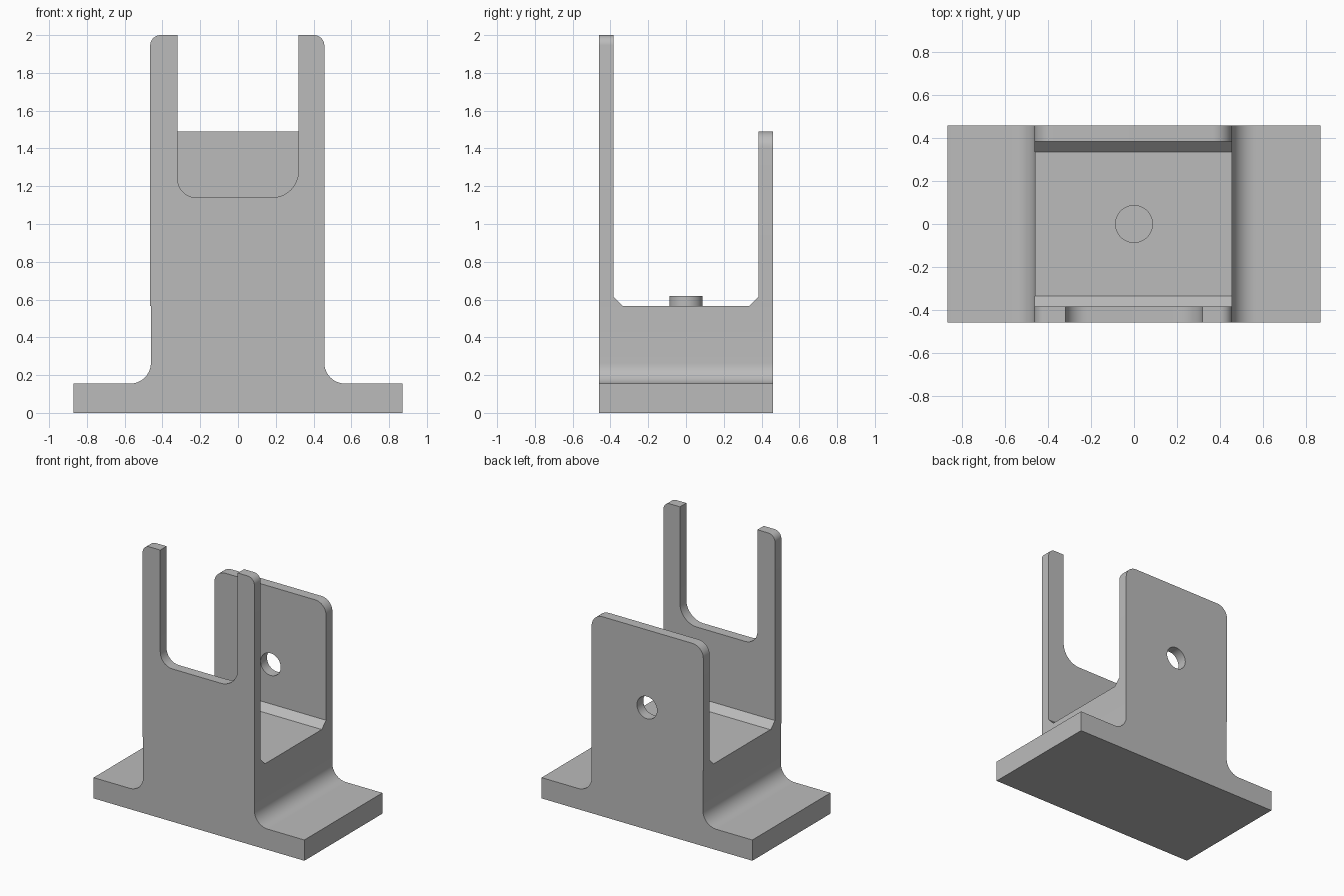
import bpy, bmesh, math
from mathutils import Vector

if "Cube" in bpy.data.objects:
    bpy.data.objects.remove(bpy.data.objects["Cube"])

grey = bpy.data.materials.new("plain grey")
grey.diffuse_color = (0.5, 0.5, 0.5, 1)
grey.use_nodes = True
grey.node_tree.nodes["Principled BSDF"].inputs["Base Color"].default_value = grey.diffuse_color


def rounded(points, steps=10):
    """Outline from (u, v, radius) corners, with each corner filleted."""
    out = []
    for i, (u, v, r) in enumerate(points):
        p = Vector((u, v))
        if r == 0:
            out.append(p)
            continue
        a = (Vector(points[i - 1][:2]) - p).normalized()
        b = (Vector(points[(i + 1) % len(points)][:2]) - p).normalized()
        # right-angle corner: quarter arc around the inset centre
        c = p + (a + b) * r
        for k in range(steps + 1):
            t = k / steps * math.pi / 2
            out.append(c - b * r * math.cos(t) - a * r * math.sin(t))
    return out


def finish(name, bm):
    bmesh.ops.recalc_face_normals(bm, faces=bm.faces)
    mesh = bpy.data.meshes.new(name)
    bm.to_mesh(mesh)
    bm.free()
    mesh.materials.append(grey)
    ob = bpy.data.objects.new(name, mesh)
    bpy.context.collection.objects.link(ob)
    return ob


def extrude(name, outline, start, end, axis="y"):
    """Prism from a 2D outline: (x, z) along y, or (y, z) along x."""
    bm = bmesh.new()
    place = (lambda u, v, d: (u, d, v)) if axis == "y" else (lambda u, v, d: (d, u, v))
    face = bm.faces.new([bm.verts.new(place(p[0], p[1], start)) for p in outline])
    geo = bmesh.ops.extrude_face_region(bm, geom=[face])
    shift = place(0, 0, end - start)
    bmesh.ops.translate(bm, vec=shift, verts=[g for g in geo["geom"] if isinstance(g, bmesh.types.BMVert)])
    return finish(name, bm)


def cylinder(name, radius, depth, centre, along_y=False):
    bm = bmesh.new()
    bmesh.ops.create_cone(bm, cap_ends=True, segments=48, radius1=radius, radius2=radius, depth=depth)
    ob = finish(name, bm)
    ob.location = centre
    if along_y:
        ob.rotation_euler.x = math.pi / 2
    return ob


L, R = -0.465, 0.457      # side walls of the upright
Y, T = 0.46, 0.075        # half depth and plate thickness
DECK, BASE = 0.565, 0.155

# Flanged base and solid block, filleted where they meet
body = extrude("base_block", rounded([
    (-0.87, 0, 0), (0.87, 0, 0), (0.87, BASE, 0), (R, BASE, 0.11),
    (R, DECK, 0), (L + 0.004, DECK, 0), (L + 0.004, BASE, 0.11), (-0.87, BASE, 0)]), -Y, Y)

# Tall front plate with a rounded open notch between two prongs
front = extrude("front_fork", rounded([
    (L, DECK, 0), (R, DECK, 0), (R, 2, 0.055), (0.32, 2, 0), (0.32, 1.14, 0.14),
    (-0.32, 1.14, 0.10), (-0.32, 2, 0), (L, 2, 0.055)]), -Y, -Y + T)

# Shorter back plate with rounded top corners and a round hole
back = extrude("back_plate", rounded([
    (L, DECK, 0), (R, DECK, 0), (R, 1.49, 0.09), (L, 1.49, 0.09)]), Y - T, Y)
cutter = cylinder("hole_cutter", 0.083, 0.4, (0, Y - T / 2, 0.91), True)
cutter.hide_render = True
mod = back.modifiers.new("hole", "BOOLEAN")
mod.object = cutter
mod.solver = "EXACT"
bpy.context.view_layer.update()
back.data = bpy.data.meshes.new_from_object(back.evaluated_get(bpy.context.evaluated_depsgraph_get()))
back.modifiers.clear()
bpy.data.objects.remove(cutter)

# Sloped strips where the plates meet the deck
strips = []
for name, s in (("front_chamfer", -1), ("back_chamfer", 1)):
    y = s * (Y - T)
    strips.append(extrude(name, [(y, DECK), (y - s * 0.05, DECK), (y, DECK + 0.05)], L, R, "x"))

# Locating peg on the deck
peg = cylinder("peg", 0.088, 0.055, (0, 0, DECK + 0.0275))

for ob in [body, front, back, peg] + strips:
    ob.select_set(True)
bpy.context.view_layer.objects.active = body
bpy.ops.object.shade_smooth_by_angle(angle=math.radians(30))
